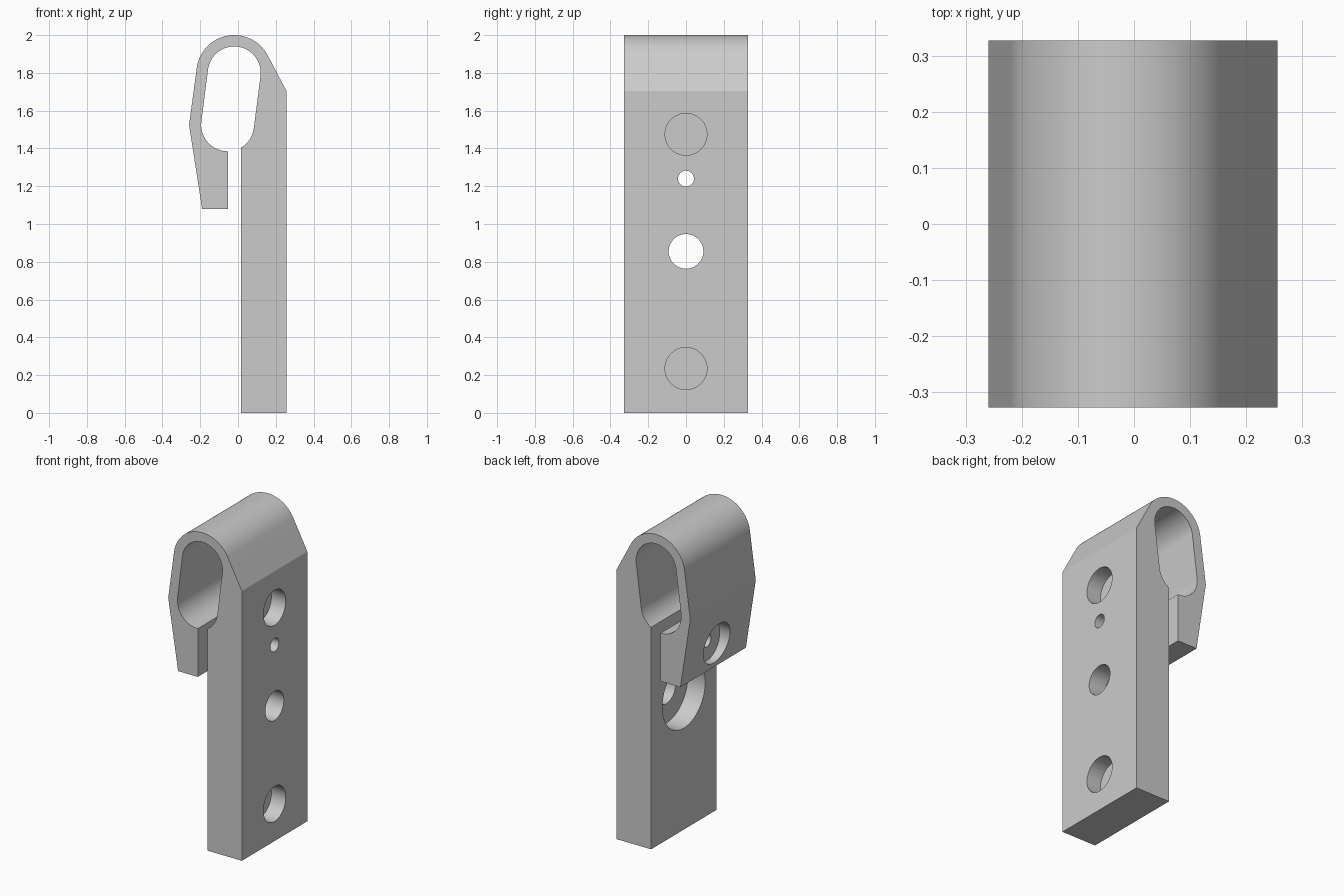
import bpy, bmesh
from math import sin, cos, radians, pi
from mathutils import Vector, Matrix

cube = bpy.data.objects.get("Cube")
if cube:
    bpy.data.objects.remove(cube, do_unlink=True)

HALF_DEPTH = 0.327

steel = bpy.data.materials.new("light grey metal")
steel.use_nodes = True
GREY = (0.6, 0.6, 0.6, 1)
steel.diffuse_color = GREY
steel.node_tree.nodes["Principled BSDF"].inputs["Base Color"].default_value = GREY


def arc(centre, radius, start, end, steps):
    """Points (x, z) along an arc, angles in degrees."""
    angles = [radians(start + (end - start) * i / steps) for i in range(steps + 1)]
    return [(centre[0] + radius * cos(a), centre[1] + radius * sin(a)) for a in angles]


def make_object(name, bm):
    bmesh.ops.recalc_face_normals(bm, faces=bm.faces)
    mesh = bpy.data.meshes.new(name)
    bm.to_mesh(mesh)
    bm.free()
    mesh.materials.append(steel)
    obj = bpy.data.objects.new(name, mesh)
    bpy.context.collection.objects.link(obj)
    return obj


# Hook and plate outline: outer edge, then back along the inside of the loop
top, low = (-0.02, 1.80), (-0.055, 1.525)
tilt = 7.25
outline = [(-0.19, 1.08), (-0.259, 1.525)]
outline += arc(top, 0.2, 180 - tilt, 27.5, 32)
outline += [(0.256, 1.705), (0.256, 0), (0.015, 0)]
outline += arc(low, 0.14, -60, -tilt, 12)
outline += arc(top, 0.14, -tilt, 180 - tilt, 36)
outline += arc(low, 0.14, 180 - tilt, 271.2, 20)
outline += [(-0.052, 1.08)]

bm = bmesh.new()
face = bm.faces.new([bm.verts.new((x, -HALF_DEPTH, z)) for x, z in outline])
sweep = bmesh.ops.extrude_face_region(bm, geom=[face])
moved = [v for v in sweep["geom"] if isinstance(v, bmesh.types.BMVert)]
bmesh.ops.translate(bm, verts=moved, vec=(0, 2 * HALF_DEPTH, 0))
hook = make_object("hook_plate", bm)


def drill(name, z, radius, x_from, x_to):
    """Cut a round hole along x between two positions."""
    bm = bmesh.new()
    place = Matrix.Translation(Vector(((x_from + x_to) / 2, 0, z))) @ Matrix.Rotation(pi / 2, 4, "Y")
    bmesh.ops.create_cone(bm, cap_ends=True, segments=48, radius1=radius,
                          radius2=radius, depth=x_to - x_from, matrix=place)
    cutter = make_object(name, bm)
    cutter.hide_render = True
    mod = hook.modifiers.new(name, "BOOLEAN")
    mod.operation = "DIFFERENCE"
    mod.solver = "EXACT"
    mod.object = cutter
    bpy.context.view_layer.objects.active = hook
    bpy.ops.object.modifier_apply(modifier=name)
    bpy.data.objects.remove(cutter, do_unlink=True)


# Blind pockets on the plate face
for z in (1.475, 0.235):
    drill("blind_pocket", z, 0.111, 0.156, 0.4)
# Clamp screw hole through both arms, recessed in the short arm
drill("clamp_hole", 1.24, 0.042, -0.4, 0.4)
drill("clamp_recess", 1.24, 0.13, -0.4, -0.145)
# Mounting hole with a wide recess on the inner face
drill("mount_hole", 0.855, 0.092, -0.1, 0.4)
drill("mount_recess", 0.855, 0.214, -0.03, 0.137)

# Smooth curves, crisp edges
bpy.ops.object.select_all(action="DESELECT")
hook.select_set(True)
bpy.context.view_layer.objects.active = hook
bpy.ops.object.shade_smooth_by_angle(angle=radians(14))
flat = hook.modifiers.new("flat_faces", "WEIGHTED_NORMAL")
flat.keep_sharp = True
